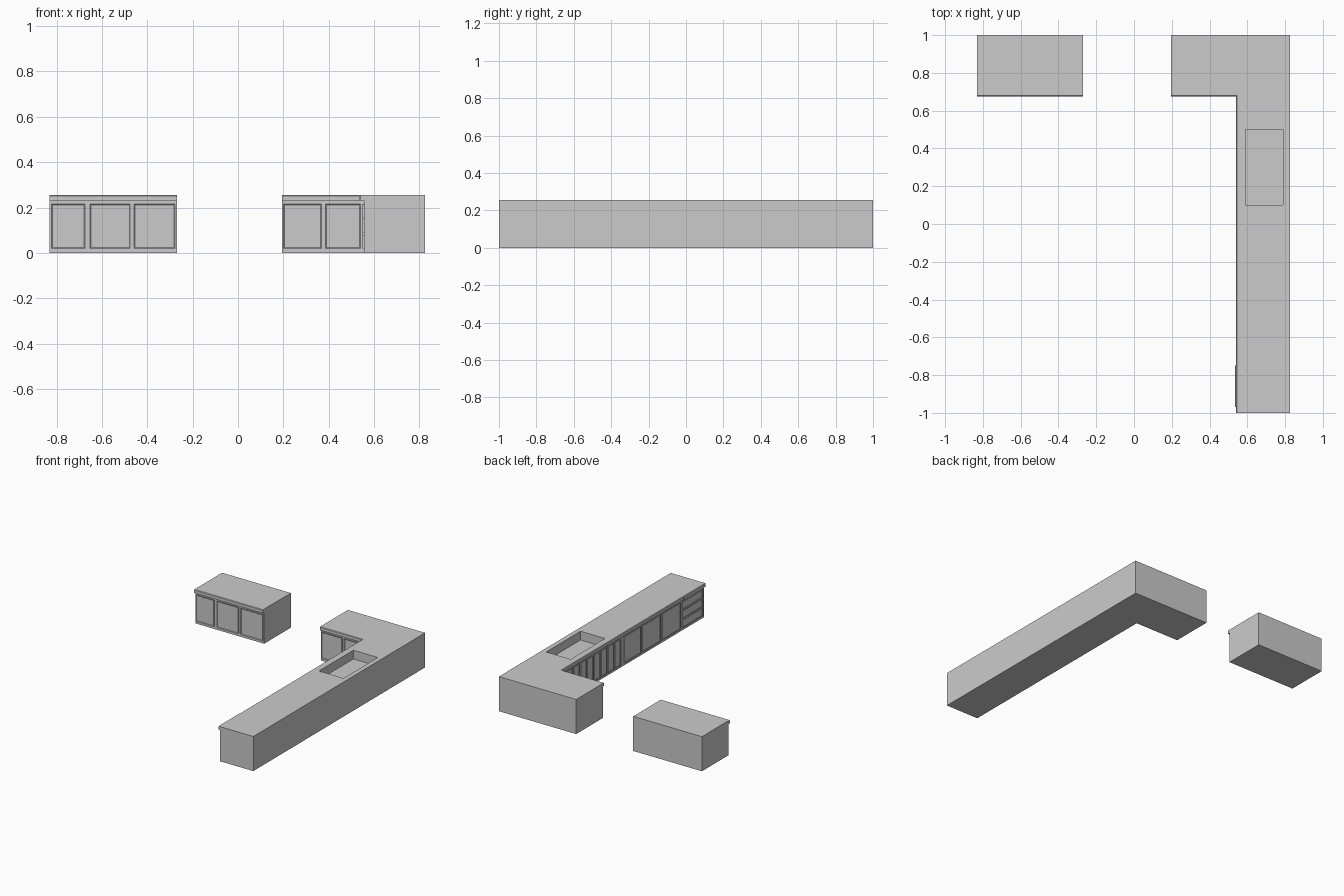
import bpy, bmesh

if "Cube" in bpy.data.objects:
    bpy.data.objects.remove(bpy.data.objects["Cube"])

TOP, LIP = 0.255, 0.23


def link(name, bm):
    bmesh.ops.recalc_face_normals(bm, faces=bm.faces)
    me = bpy.data.meshes.new(name)
    bm.to_mesh(me)
    bm.free()
    ob = bpy.data.objects.new(name, me)
    bpy.context.collection.objects.link(ob)
    return ob


def prism(name, outline, z0, z1, chamfer=None):
    """Extrude a plan outline; optionally chamfer the top edges chosen by a test."""
    bm = bmesh.new()
    f = bm.faces.new([bm.verts.new((x, y, z0)) for x, y in outline])
    ext = bmesh.ops.extrude_face_region(bm, geom=[f])["geom"]
    bmesh.ops.translate(bm, verts=[g for g in ext if isinstance(g, bmesh.types.BMVert)],
                        vec=(0, 0, z1 - z0))
    if chamfer:
        edges = [e for e in bm.edges if all(abs(v.co.z - z1) < 1e-5 for v in e.verts)
                 and chamfer(*((e.verts[0].co + e.verts[1].co) / 2)[:2])]
        bmesh.ops.bevel(bm, geom=edges, offset=0.004, segments=1, affect='EDGES')
    return link(name, bm)


def box(name, x0, x1, y0, y1, z0, z1):
    return prism(name, [(x0, y0), (x1, y0), (x1, y1), (x0, y1)], z0, z1)


def panel(name, axis, face, a, b, z0=0.02, z1=0.215):
    """Raised front panel with an inset field, facing -y or -x."""
    t = 0.006
    if axis == 'y':
        ob = box(name, a, b, face - t, face + 0.002, z0, z1)
    else:
        ob = box(name, face - t, face + 0.002, a, b, z0, z1)
    bm = bmesh.new()
    bm.from_mesh(ob.data)
    i = 1 if axis == 'y' else 0
    front = [f for f in bm.faces if f.normal[i] < -0.9]
    bmesh.ops.inset_region(bm, faces=front, thickness=0.006, depth=-0.003)
    bm.to_mesh(ob.data)
    bm.free()


# Free-standing cabinet
box("island_body", -0.83, -0.27, 0.69, 1.0, 0, LIP)
prism("island_counter", [(-0.83, 0.675), (-0.27, 0.675), (-0.27, 1), (-0.83, 1)],
      LIP, TOP, lambda x, y: y < 0.68)
for a, b in [(-0.822, -0.675), (-0.652, -0.475), (-0.458, -0.278)]:
    panel("island_door", 'y', 0.69, a, b)

# L-shaped cabinet run with overhanging counter
body = prism("corner_body", [(0.555, -1), (0.825, -1), (0.825, 1), (0.195, 1),
                             (0.195, 0.69), (0.555, 0.69)], 0, LIP)
counter = prism("corner_counter", [(0.54, -1), (0.825, -1), (0.825, 1), (0.195, 1),
                                   (0.195, 0.675), (0.54, 0.675)], LIP, TOP,
                lambda x, y: (x < 0.545 and y < 0.68))
box("drawer_counter_lip", 0.536, 0.56, -0.97, -0.75, LIP, TOP - 0.004)

# Sink basin
cutter = box("sink_cutter", 0.59, 0.79, 0.10, 0.50, 0.19, 0.4)
cutter.hide_render = True
cutter.hide_viewport = True
for ob in (body, counter):
    m = ob.modifiers.new("sink", 'BOOLEAN')
    m.operation = 'DIFFERENCE'
    m.solver = 'EXACT'
    m.object = cutter

# Doors on the short arm
for a, b in [(0.2, 0.367), (0.385, 0.54)]:
    panel("short_arm_door", 'y', 0.69, a, b)

# Narrow doors, wide doors and drawers on the long arm
for k in range(8):
    y = 0.60 - k * 0.08
    panel("narrow_door", 'x', 0.555, y - 0.066, y)
for a, b in [(-0.26, -0.07), (-0.49, -0.28), (-0.72, -0.51)]:
    panel("wide_door", 'x', 0.555, a, b)
for k in range(3):
    z = 0.02 + k * 0.067
    panel("drawer", 'x', 0.555, -0.98, -0.745, z, z + 0.06)
